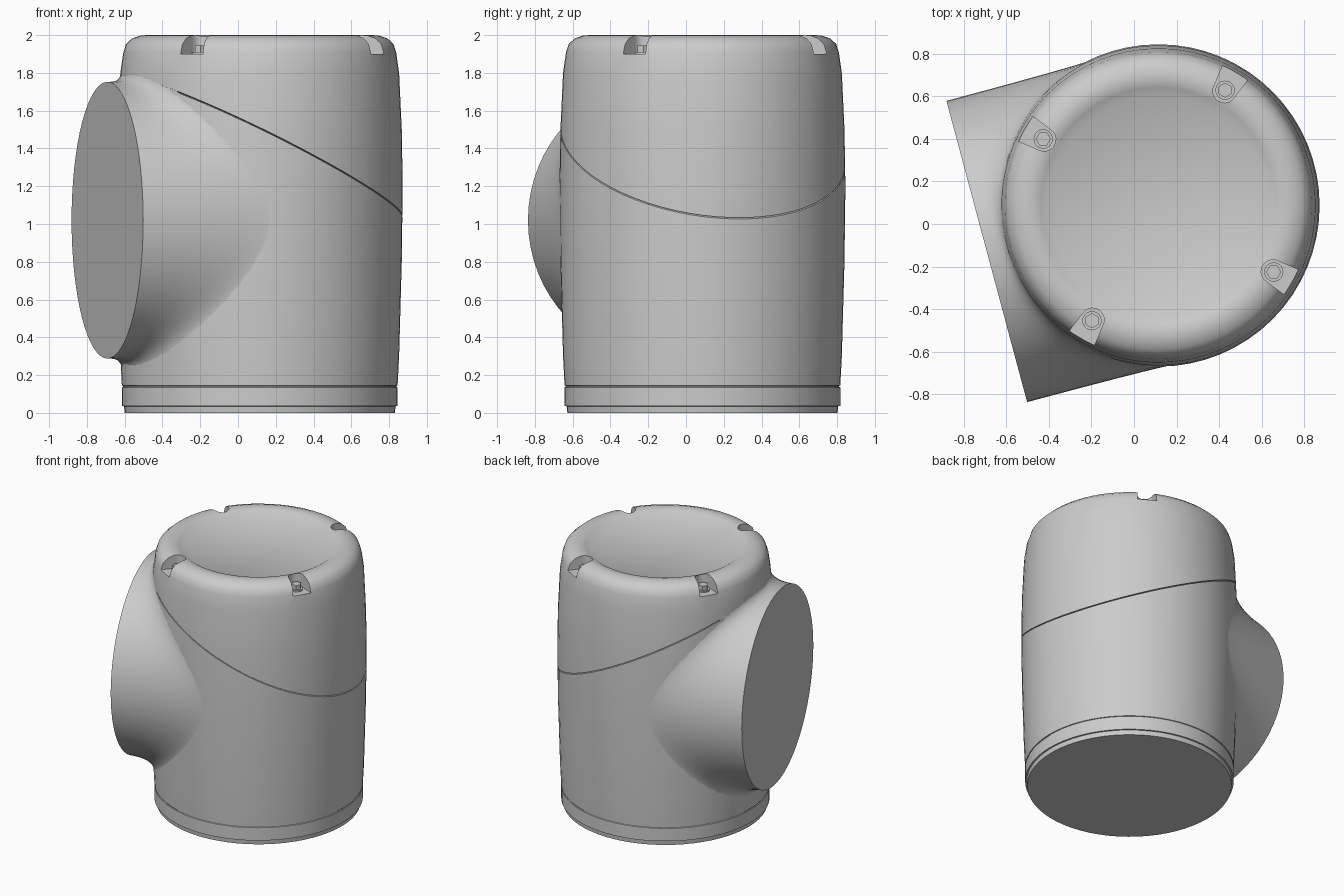
import bpy, bmesh, math
from mathutils import Vector, Matrix

if "Cube" in bpy.data.objects:
    bpy.data.objects.remove(bpy.data.objects["Cube"])

AXIS = Vector((0.115, 0.087, 0))       # centre of the upright housing
TURN = math.radians(195)               # direction the side port faces
PORT_Z, PORT_R, PORT_D = 1.02, 0.7325, 0.835
SIDES = 64

grey = bpy.data.materials.new("housing grey")
grey.use_nodes = True
colour = (0.6, 0.6, 0.6, 1)
grey.diffuse_color = colour
grey.node_tree.nodes["Principled BSDF"].inputs["Base Color"].default_value = colour


def finish(bm, name, angle=35):
    bmesh.ops.recalc_face_normals(bm, faces=bm.faces)
    mesh = bpy.data.meshes.new(name)
    bm.to_mesh(mesh)
    bm.free()
    mesh.materials.append(grey)
    ob = bpy.data.objects.new(name, mesh)
    bpy.context.collection.objects.link(ob)
    bpy.ops.object.select_all(action='DESELECT')
    ob.select_set(True)
    bpy.context.view_layer.objects.active = ob
    bpy.ops.object.shade_smooth_by_angle(angle=math.radians(angle))
    return ob


def revolve(profile):
    """Solid of revolution about the housing axis."""
    bm = bmesh.new()
    verts = [bm.verts.new((r, 0, z)) for r, z in profile]
    edges = [bm.edges.new(p) for p in zip(verts, verts[1:])]
    bmesh.ops.spin(bm, geom=verts + edges, cent=(0, 0, 0), axis=(0, 0, 1),
                   angle=math.tau, steps=SIDES)
    bmesh.ops.remove_doubles(bm, verts=bm.verts, dist=1e-4)
    bmesh.ops.translate(bm, verts=bm.verts, vec=AXIS)
    return bm


def slice_off(bm, z, keep_above):
    """Keep one side of the sloping joint plane and close the cut."""
    normal = Vector((-math.cos(TURN) * 0.503, -math.sin(TURN) * 0.503, 1))
    bmesh.ops.bisect_plane(bm, geom=bm.verts[:] + bm.edges[:] + bm.faces[:],
                           plane_co=AXIS + Vector((0, 0, z)), plane_no=normal,
                           clear_inner=keep_above, clear_outer=not keep_above)
    bmesh.ops.holes_fill(bm, edges=[e for e in bm.edges if e.is_boundary])
    return bm


# Wall outline with base step, fine groove, slight barrel, and dished top
wall = [(0.73, 0.145), (0.738, 0.3), (0.752, 0.8), (0.757, 1.2), (0.752, 1.5),
        (0.738, 1.8), (0.722, 1.91)]
outline = [(0, 0), (0.715, 0), (0.719, 0.035), (0.73, 0.036), (0.73, 0.135),
           (0.724, 0.137), (0.724, 0.143)] + wall + [
           (0.708, 1.953), (0.675, 1.983), (0.63, 1.998), (0.595, 2.0),
           (0.555, 1.99), (0.515, 1.965), (0, 1.965)]


def wall_radius(z):
    for (r0, z0), (r1, z1) in zip(wall, wall[1:]):
        if z <= z1:
            return r0 + (r1 - r0) * (z - z0) / (z1 - z0)
    return wall[-1][0]


finish(slice_off(revolve(outline), 1.406, False), "lower_housing")
cap = finish(slice_off(revolve(outline), 1.413, True), "upper_cap")
finish(revolve([(0, 0.1), (0.715, 0.1), (0.715, 1.85), (0, 1.85)]), "joint_core")

# Side port: round flange blended into the curved wall
bm = bmesh.new()
rings = []
STEPS = 12
for i in range(SIDES):
    phi = math.tau * i / SIDES
    sn, cs = math.sin(phi), math.cos(phi)
    width = 0.04 + 0.15 * abs(sn)
    s, z = PORT_R * sn, PORT_Z + PORT_R * cs
    rim = Vector((PORT_D, s, z))
    corner = Vector((math.sqrt(wall_radius(z) ** 2 - s * s), s, z))
    foot_z = PORT_Z + (PORT_R + width) * cs
    theta = math.asin(s / 0.757) + 0.5 * width * sn
    r = wall_radius(foot_z) - 0.003
    foot = Vector((r * math.cos(theta), r * math.sin(theta), foot_z))
    line = []
    for k in range(STEPS + 1):
        t = k / STEPS
        p = rim * (1 - t) ** 2 + corner * 2 * t * (1 - t) + foot * t * t
        reach, least = p.xy.length, wall_radius(p.z) + 0.003 * (1 - 2 * t)
        if reach < least:
            p.xy = p.xy * (least / reach)
        line.append(bm.verts.new(p))
    rings.append(line)
for a, b in zip(rings, rings[1:] + rings[:1]):
    for k in range(STEPS):
        bm.faces.new((a[k], a[k + 1], b[k + 1], b[k]))
bm.faces.new([line[0] for line in rings])
bm.transform(Matrix.Translation(AXIS) @ Matrix.Rotation(TURN, 4, 'Z'))
finish(bm, "side_port")

# Four bolt pockets cut into the rim, each with a hex bolt on a washer
for n in range(4):
    place = Matrix.Translation(AXIS) @ Matrix.Rotation(math.radians(60 + 90 * n), 4, 'Z')
    bm = bmesh.new()
    arc = [math.radians(90 + 18 * k) for k in range(11)]
    shape = [(0.62 + 0.055 * math.cos(a), 0.055 * math.sin(a)) for a in arc]
    shape += [(0.8, -0.078), (0.8, 0.078)]
    face = bm.faces.new([bm.verts.new((x, y, 1.9)) for x, y in shape])
    top = bmesh.ops.extrude_face_region(bm, geom=[face])["geom"]
    bmesh.ops.translate(bm, verts=[v for v in top if isinstance(v, bmesh.types.BMVert)],
                        vec=(0, 0, 0.2))
    bm.transform(place)
    cutter = finish(bm, f"pocket_cutter_{n + 1}")
    mod = cap.modifiers.new("pocket", 'BOOLEAN')
    mod.operation, mod.solver, mod.object = 'DIFFERENCE', 'EXACT', cutter
    bpy.context.view_layer.objects.active = cap
    bpy.ops.object.modifier_apply(modifier=mod.name)
    bpy.data.objects.remove(cutter)

    bm = bmesh.new()
    for sides, radius, z0, z1 in ((24, 0.045, 1.895, 1.91), (6, 0.035, 1.9, 1.945)):
        bmesh.ops.create_cone(bm, cap_ends=True, segments=sides, radius1=radius,
                              radius2=radius, depth=z1 - z0,
                              matrix=place @ Matrix.Translation((0.625, 0, (z0 + z1) / 2)))
    finish(bm, f"bolt_{n + 1}")

bpy.ops.object.select_all(action='DESELECT')
cap.select_set(True)
bpy.context.view_layer.objects.active = cap
bpy.ops.object.shade_smooth_by_angle(angle=math.radians(35))
